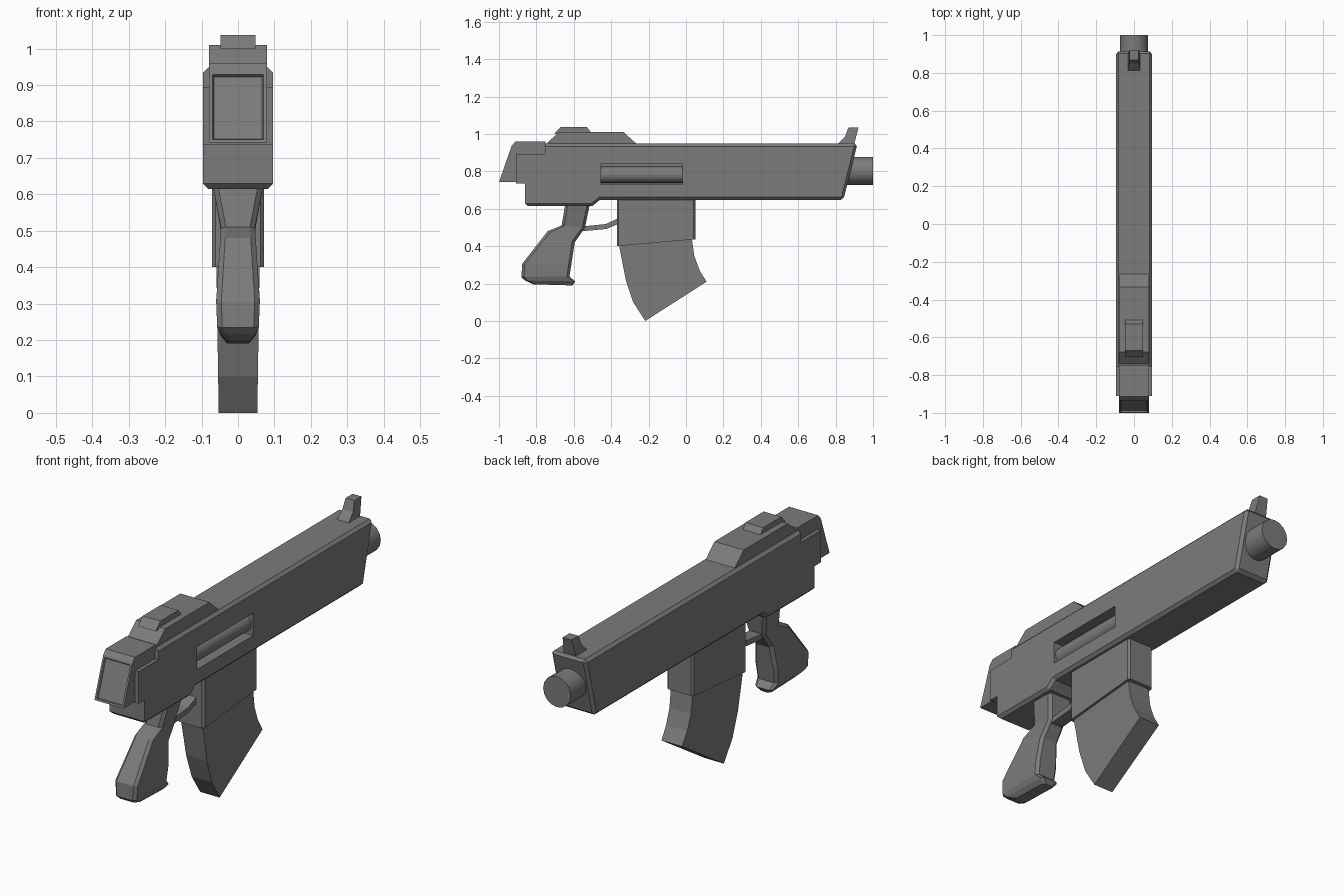
import bpy, bmesh, math

if "Cube" in bpy.data.objects:
    bpy.data.objects.remove(bpy.data.objects["Cube"])

# Dark gunmetal used by every part
dark = bpy.data.materials.new("dark_grey")
dark.diffuse_color = (0.2, 0.2, 0.2, 1)
dark.use_nodes = True
dark.node_tree.nodes["Principled BSDF"].inputs["Base Color"].default_value = dark.diffuse_color


def finish(name, bm):
    bmesh.ops.recalc_face_normals(bm, faces=bm.faces)
    mesh = bpy.data.meshes.new(name)
    bm.to_mesh(mesh)
    bm.free()
    mesh.materials.append(dark)
    ob = bpy.data.objects.new(name, mesh)
    bpy.context.collection.objects.link(ob)
    return ob


def skin(rings):
    """Join equal-sized rings of 3D points into a closed solid."""
    bm = bmesh.new()
    vs = [[bm.verts.new(p) for p in r] for r in rings]
    n = len(vs[0])
    for a, b in zip(vs, vs[1:]):
        for i in range(n):
            bm.faces.new((a[i], a[(i + 1) % n], b[(i + 1) % n], b[i]))
    bm.faces.new(vs[0])
    bm.faces.new(vs[-1])
    bmesh.ops.recalc_face_normals(bm, faces=bm.faces)
    return bm


def prism(profile, half, top_half=None):
    """Side profile (y, z) extruded across x, optionally changing width upward."""
    z0 = min(z for _, z in profile)
    z1 = max(z for _, z in profile)
    top = half if top_half is None else top_half
    w = lambda z: half + (top - half) * (z - z0) / (z1 - z0)
    return skin([[(s * w(z), y, z) for y, z in profile] for s in (-1, 1)])


def rod(name, x, z, r, y0, y1, sides=16):
    ring = [(x + r * math.cos(2 * math.pi * i / sides), z + r * math.sin(2 * math.pi * i / sides))
            for i in range(sides)]
    ob = finish(name, skin([[(a, y, b) for a, b in ring] for y in (y0, y1)]))
    bpy.context.view_layer.objects.active = ob
    ob.select_set(True)
    bpy.ops.object.shade_smooth_by_angle(angle=math.radians(35))
    ob.select_set(False)
    return ob


# Receiver: stepped profile with chamfered long edges and muzzle end
bm = prism([(-0.755, 0.948), (0.917, 0.948), (0.842, 0.648), (-0.46, 0.648), (-0.50, 0.615),
            (-0.86, 0.615), (-0.86, 0.735), (-0.91, 0.735), (-0.91, 0.893), (-0.755, 0.893)], 0.096)


def chamfered(e):
    a, b = (v.co for v in e.verts)
    if abs(a.x - b.x) > 0.01:
        return a.y > 0.8 or a.z < 0.63 and a.y < -0.8
    top = min(a.z, b.z) > 0.94
    low = max(a.z, b.z) < 0.66
    return top or low or min(a.y, b.y) > 0.8


bmesh.ops.bevel(bm, geom=[e for e in bm.edges if chamfered(e)], offset=0.014,
                segments=1, affect='EDGES')
receiver = finish("receiver", bm)

# Ejection slot cut into the right side, with the bolt inside
cutter = finish("slot_cutter", prism([(-0.455, 0.73), (-0.02, 0.73), (-0.02, 0.84), (-0.455, 0.84)], 0.06))
for v in cutter.data.vertices:
    v.co.x += 0.105
cutter.hide_render = True
mod = receiver.modifiers.new("slot", 'BOOLEAN')
mod.operation = 'DIFFERENCE'
mod.solver = 'EXACT'
mod.object = cutter
bpy.context.view_layer.objects.active = receiver
bpy.ops.object.modifier_apply(modifier="slot")
bpy.data.objects.remove(cutter)
rod("bolt", 0.042, 0.782, 0.044, -0.46, -0.015)
rod("barrel", 0, 0.803, 0.075, 0.82, 1.0)

# Rear cap with a recessed sloping panel
bm = prism([(-1.0, 0.742), (-0.932, 0.937), (-0.912, 0.96), (-0.75, 0.96),
            (-0.75, 0.88), (-0.85, 0.88), (-0.85, 0.742)], 0.079)
panel = min(bm.faces, key=lambda f: f.calc_center_median().y)
bmesh.ops.inset_region(bm, faces=[panel], thickness=0.013, depth=0)
bmesh.ops.inset_region(bm, faces=[panel], thickness=0.005, depth=-0.008)
finish("rear_cap", bm)

# Rear sight riser and raised block
finish("sight_riser", prism([(-0.745, 0.94), (-0.74, 0.955), (-0.677, 1.01), (-0.334, 1.01),
                             (-0.262, 0.945)], 0.079))
finish("rear_sight", prism([(-0.705, 1.0), (-0.67, 1.037), (-0.53, 1.037), (-0.505, 1.005)], 0.048))

# Front sight post
finish("front_sight", prism([(0.805, 0.94), (0.85, 0.985), (0.868, 1.034), (0.922, 1.034),
                             (0.898, 0.94)], 0.033, 0.024))

# Magazine well with chamfered corners
bm = prism([(-0.37, 0.40), (0.05, 0.437), (0.05, 0.67), (-0.37, 0.67)], 0.072)
upright = [e for e in bm.edges if abs(e.verts[0].co.z - e.verts[1].co.z) > 0.2]
bmesh.ops.bevel(bm, geom=upright, offset=0.01, segments=1, affect='EDGES')
finish("magazine_well", bm)

# Curved magazine
finish("magazine", prism([(-0.36, 0.45), (-0.355, 0.39), (-0.322, 0.22), (-0.282, 0.10), (-0.218, 0.0),
                          (0.11, 0.21), (0.073, 0.27), (0.045, 0.345), (0.03, 0.45)], 0.053, 0.06))

# Trigger guard bar
finish("trigger_guard", prism([(-0.57, 0.482), (-0.53, 0.482), (-0.425, 0.492), (-0.36, 0.52),
                               (-0.36, 0.55), (-0.43, 0.518), (-0.53, 0.508), (-0.57, 0.508)], 0.032))

# Grip: octagonal sections of back (y, z), front (y, z), half width
sections = [(-0.645, 0.63, -0.513, 0.63, 0.070), (-0.665, 0.51, -0.54, 0.50, 0.047),
            (-0.74, 0.48, -0.595, 0.42, 0.049), (-0.876, 0.305, -0.612, 0.31, 0.060),
            (-0.88, 0.235, -0.623, 0.238, 0.057), (-0.86, 0.216, -0.592, 0.212, 0.048),
            (-0.815, 0.196, -0.607, 0.19, 0.030)]
rings = []
for yb, zb, yf, zf, w in sections:
    c = 0.014
    t = c / (yf - yb)
    loop = [(w - c, 0), (w, t), (w, 1 - t), (w - c, 1), (c - w, 1), (-w, 1 - t), (-w, t), (c - w, 0)]
    rings.append([(x, yb + (yf - yb) * u, zb + (zf - zb) * u) for x, u in loop])
finish("grip", skin(rings))
